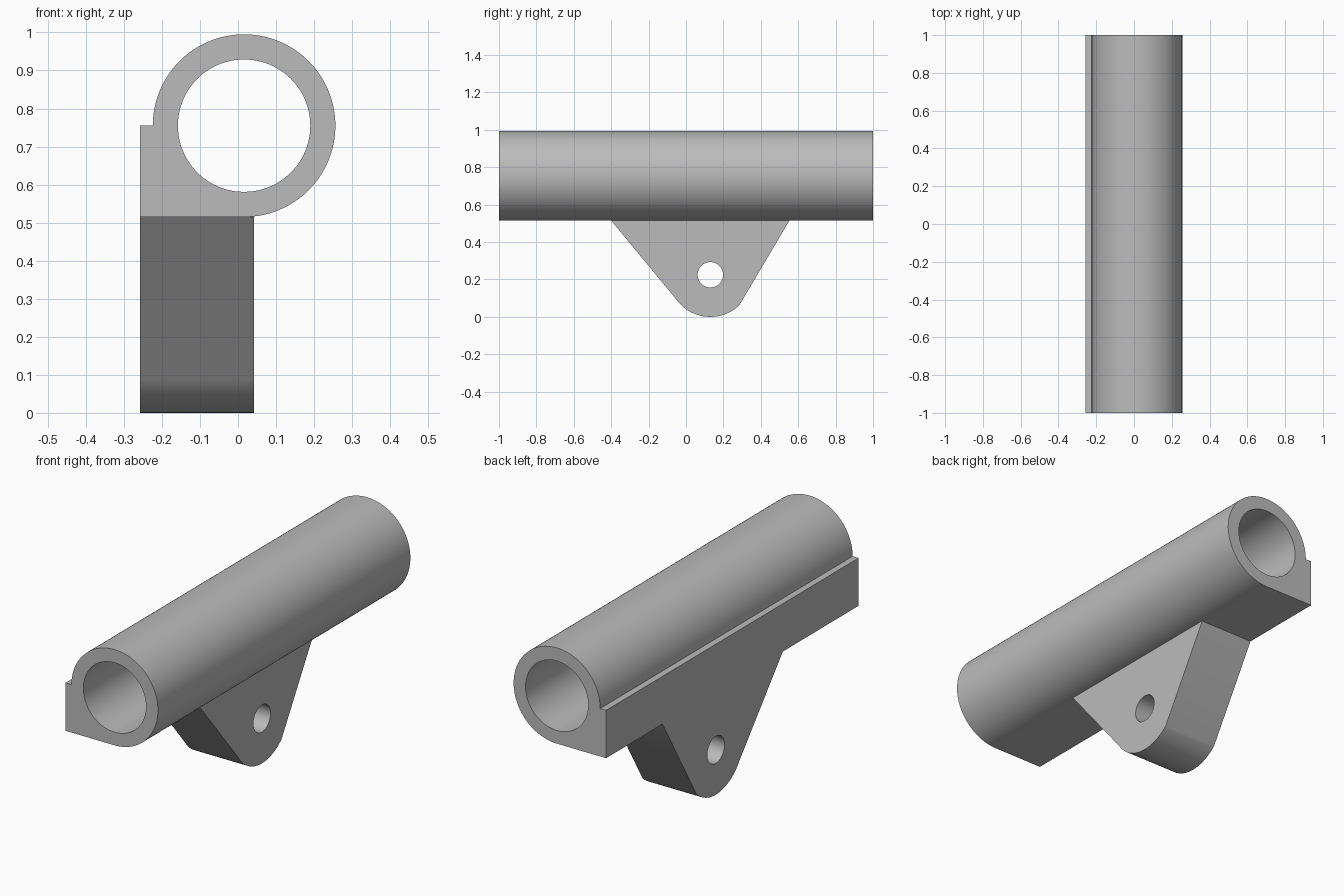
import bpy, bmesh, math
from mathutils import Vector

if "Cube" in bpy.data.objects:
    bpy.data.objects.remove(bpy.data.objects["Cube"])

grey = bpy.data.materials.new("plain grey")
grey.diffuse_color = (0.5, 0.5, 0.5, 1)
grey.use_nodes = True
grey.node_tree.nodes["Principled BSDF"].inputs["Base Color"].default_value = grey.diffuse_color


def arc(cx, cz, r, a0, a1, n):
    """Points on an arc, angles in degrees."""
    return [(cx + r * math.cos(math.radians(a0 + (a1 - a0) * i / n)),
             cz + r * math.sin(math.radians(a0 + (a1 - a0) * i / n)))
            for i in range(n + 1)]


def prism(name, outline, axis, lo, hi):
    """Extrude an outline (horizontal, z) along the x or y axis."""
    bm = bmesh.new()
    if axis == "y":
        verts = [bm.verts.new((h, lo, z)) for h, z in outline]
        step = Vector((0, hi - lo, 0))
    else:
        verts = [bm.verts.new((lo, h, z)) for h, z in outline]
        step = Vector((hi - lo, 0, 0))
    face = bm.faces.new(verts)
    new = bmesh.ops.extrude_face_region(bm, geom=[face], use_keep_orig=True)["geom"]
    bmesh.ops.translate(bm, vec=step,
                        verts=[v for v in new if isinstance(v, bmesh.types.BMVert)])
    bmesh.ops.recalc_face_normals(bm, faces=bm.faces[:])
    mesh = bpy.data.meshes.new(name)
    bm.to_mesh(mesh)
    bm.free()
    mesh.materials.append(grey)
    obj = bpy.data.objects.new(name, mesh)
    bpy.context.collection.objects.link(obj)
    return obj


def combine(target, other, operation):
    """Apply a boolean and remove the helper."""
    bpy.context.view_layer.objects.active = target
    mod = target.modifiers.new(operation, "BOOLEAN")
    mod.operation, mod.solver, mod.object = operation, "EXACT", other
    bpy.ops.object.modifier_apply(modifier=mod.name)
    bpy.data.objects.remove(other)


CX, CZ, R = 0.016, 0.755, 0.24    # tube axis and outer radius
LEFT, BASE = -0.257, CZ - R       # flat side and underside
PY, PZ, PR = 0.13, 0.225, 0.225   # pivot lug centre and radius

# Tube with a square flange along its lower left corner
body = prism("tube_with_bracket",
             arc(CX, CZ, R, 180, -90, 96) + [(LEFT, BASE), (LEFT, CZ)],
             "y", -1, 1)

# Tapered hanging bracket with a rounded end
bracket = prism("bracket",
                [(-0.4, 0.53), (-0.4, BASE)] + arc(PY, PZ, PR, 214, 313.5, 28)
                + [(0.553, BASE), (0.553, 0.53)],
                "x", LEFT, 0.042)
combine(body, bracket, "UNION")

# Bore through the tube and pin hole through the bracket
combine(body, prism("bore", arc(CX, CZ, 0.174, 0, 360, 96)[:-1], "y", -1.1, 1.1), "DIFFERENCE")
combine(body, prism("pin_hole", arc(PY, PZ, 0.068, 0, 360, 48)[:-1], "x", -0.5, 0.5), "DIFFERENCE")

# Smooth round surfaces, crisp edges
body.select_set(True)
bpy.context.view_layer.objects.active = body
bpy.ops.object.shade_smooth_by_angle(angle=math.radians(30))
